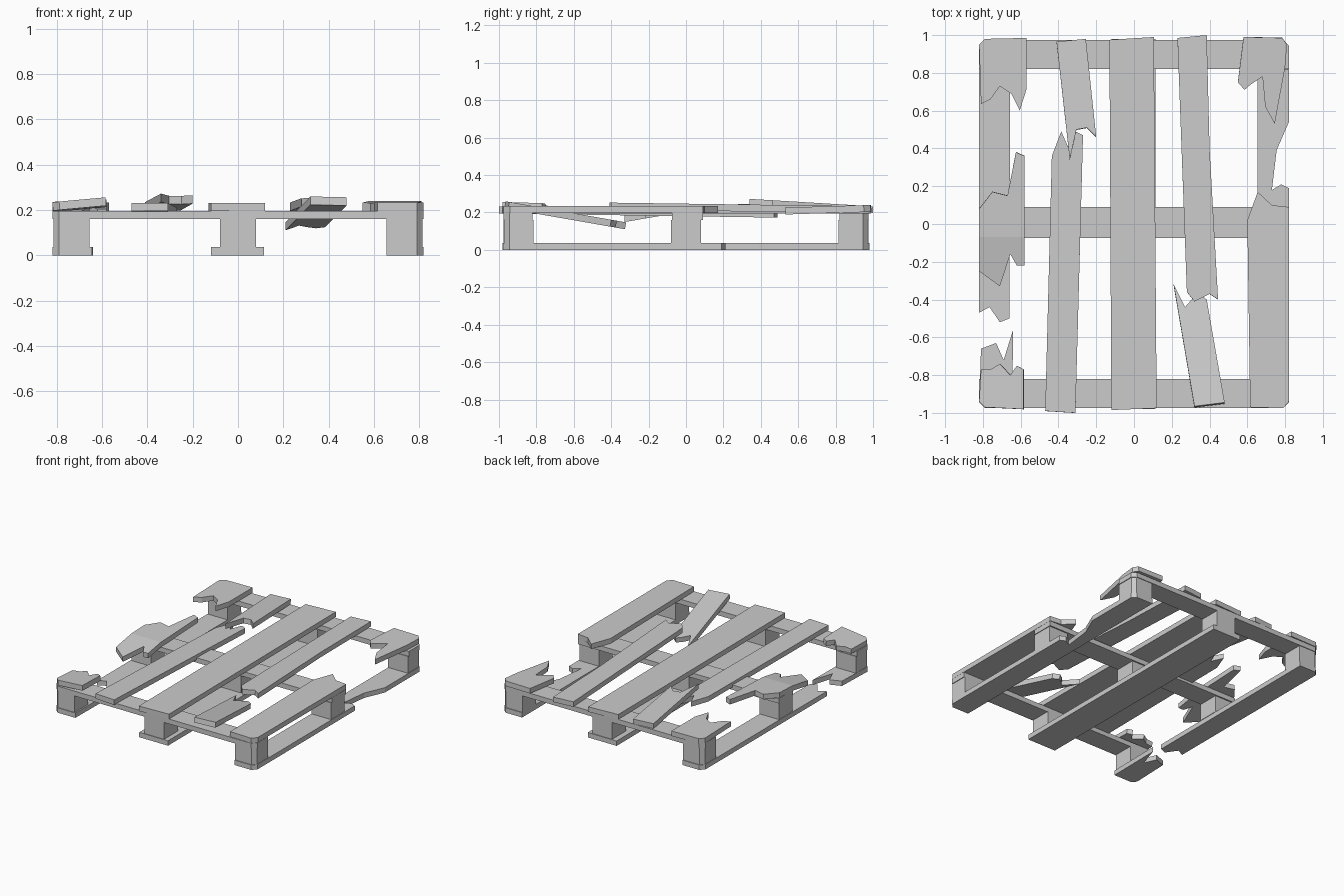
import bpy, bmesh
from mathutils import Vector

if "Cube" in bpy.data.objects:
    bpy.data.objects.remove(bpy.data.objects["Cube"])


def board(name, outline, top, thick=0.037, sx=0.0, sy=0.0, origin=(0, 0), bend=None):
    """Slab from a top outline; tilted by slopes sx, sy about origin, optional fold (y, slope)."""
    bm = bmesh.new()
    n = Vector((-sx, -sy, 1)).normalized()
    up = [Vector((x, y, top + sx * (x - origin[0]) + sy * (y - origin[1]))) for x, y in outline]
    a = [bm.verts.new(p) for p in up]
    b = [bm.verts.new(p - n * thick) for p in up]
    bm.faces.new(a)
    bm.faces.new(b[::-1])
    k = len(a)
    for i in range(k):
        j = (i + 1) % k
        bm.faces.new((a[i], b[i], b[j], a[j]))
    if bend:
        y0, s = bend
        bmesh.ops.bisect_plane(bm, geom=bm.verts[:] + bm.edges[:] + bm.faces[:],
                               plane_co=(0, y0, 0), plane_no=(0, 1, 0))
        for v in bm.verts:
            if v.co.y < y0:
                v.co.z += s * (v.co.y - y0)
    bmesh.ops.recalc_face_normals(bm, faces=bm.faces)
    me = bpy.data.meshes.new(name)
    bm.to_mesh(me)
    bm.free()
    ob = bpy.data.objects.new(name, me)
    bpy.context.collection.objects.link(ob)
    return ob


def rect(x0, x1, y0, y1):
    return [(x0, y0), (x1, y0), (x1, y1), (x0, y1)]


C = 0.03  # clipped outer corners
X, Y = 0.82, 0.975

# nine blocks, corner ones clipped on the outside
for sx_, side in ((-1, "left"), (0, "centre"), (1, "right")):
    for sy_, row in ((-1, "front"), (0, "middle"), (1, "back")):
        if sx_ and sy_:
            pts = [(0.655, 0.815), (X - .005, 0.815), (X - .005, Y - C), (X - C, Y - .005), (0.655, Y - .005)]
            pts = [(x * sx_, y * sy_) for x, y in pts]
        else:
            cx, cy = sx_ * 0.735, sy_ * 0.895
            pts = rect(cx - .08, cx + .08, cy - .08, cy + .08)
        board(f"{row}_{side}_block", pts, 0.16, 0.125)

# cross stringers
for s, row in ((-1, "front"), (1, "back")):
    pts = [(-X, .82), (X, .82), (X, Y - C), (X - C, Y), (-X + C, Y), (-X, Y - C)]
    board(row + "_stringer", [(x, y * s) for x, y in pts], 0.196, 0.036)
board("middle_stringer", rect(-X, X, -.075, .09), 0.196, 0.036)

# bottom runners
board("centre_runner", rect(-.12, .115, -.98, .98), 0.036, 0.036)
board("right_runner", [(.655, -Y), (X - C, -Y), (X, -Y + C), (X, .19), (.78, .21), (.73, .18),
                       (.755, .39), (X, .54), (X, Y - C), (X - C, Y), (.655, Y)], 0.036, 0.036)
board("left_runner_back", [(-X, -.47), (-.765, -.44), (-.71, -.52), (-.66, -.50), (-.655, Y),
                           (-X + C, Y), (-X, Y - C)], 0.036, 0.036)
board("left_runner_front", [(-X, -Y + C), (-X + C, -Y), (-.645, -Y), (-.64, -.56), (-.69, -.72),
                            (-.73, -.63), (-.81, -.66)], 0.036, 0.036)

# left top plank, broken in three
board("left_plank_back", [(-.79, .98), (-.57, .985), (-.57, .71), (-.605, .60), (-.65, .69), (-.71, .73),
                          (-.76, .66), (-.81, .635), (-X, .95)], 0.233)
board("left_plank_middle", [(-X, -.25), (-.71, -.33), (-.655, -.16), (-.62, -.22), (-.58, -.22),
                            (-.58, .36), (-.625, .38), (-.67, .15), (-.75, .17), (-X, .08)],
      0.233, sy=0.04, bend=(-.07, 0.13))
board("left_plank_front", [(-X, -.94), (-.79, -.97), (-.585, -.98), (-.585, -.77), (-.62, -.75),
                           (-.655, -.80), (-.71, -.74), (-.76, -.77), (-.81, -.77)],
      0.233, sx=0.09, sy=-0.03, origin=(-.8, -.85))

# second plank, snapped towards the back
board("second_plank_front", [(-.47, -.99), (-.31, -1), (-.27, .47), (-.31, .49), (-.345, .40),
                             (-.385, .49), (-.435, .36)], 0.232, sy=-0.015, origin=(0, -1))
board("second_plank_back", [(-.41, .965), (-.255, .98), (-.20, .46), (-.25, .51), (-.305, .50),
                            (-.34, .34)], 0.235, sy=-0.06, origin=(0, .97))

# whole centre plank
board("centre_plank", [(-.12, -.985), (.12, -.975), (.105, .99), (-.13, .975)], 0.232)

# fourth plank, snapped towards the front
board("fourth_plank_back", [(.23, .985), (.385, 1), (.40, .4), (.445, -.40), (.40, -.37), (.32, -.41),
                            (.28, -.36)], 0.233, sy=-0.014, origin=(0, 1))
board("fourth_plank_front", [(.32, -.965), (.48, -.945), (.385, -.40), (.345, -.37), (.305, -.40),
                             (.27, -.44), (.21, -.32)], 0.26, sy=-0.175, origin=(0, -.965))

# right top plank, middle missing
board("right_plank_front", [(.615, -.97), (X - C, -.975), (X, -.94), (X, .09), (.73, .10), (.655, .17),
                            (.60, .02)], 0.234)
board("right_plank_back", [(.58, .99), (.785, .985), (.81, .95), (.80, .83), (.745, .53), (.695, .62),
                           (.68, .78), (.62, .74), (.585, .71), (.55, .75)],
      0.236, sy=0.03, origin=(0, .85))
